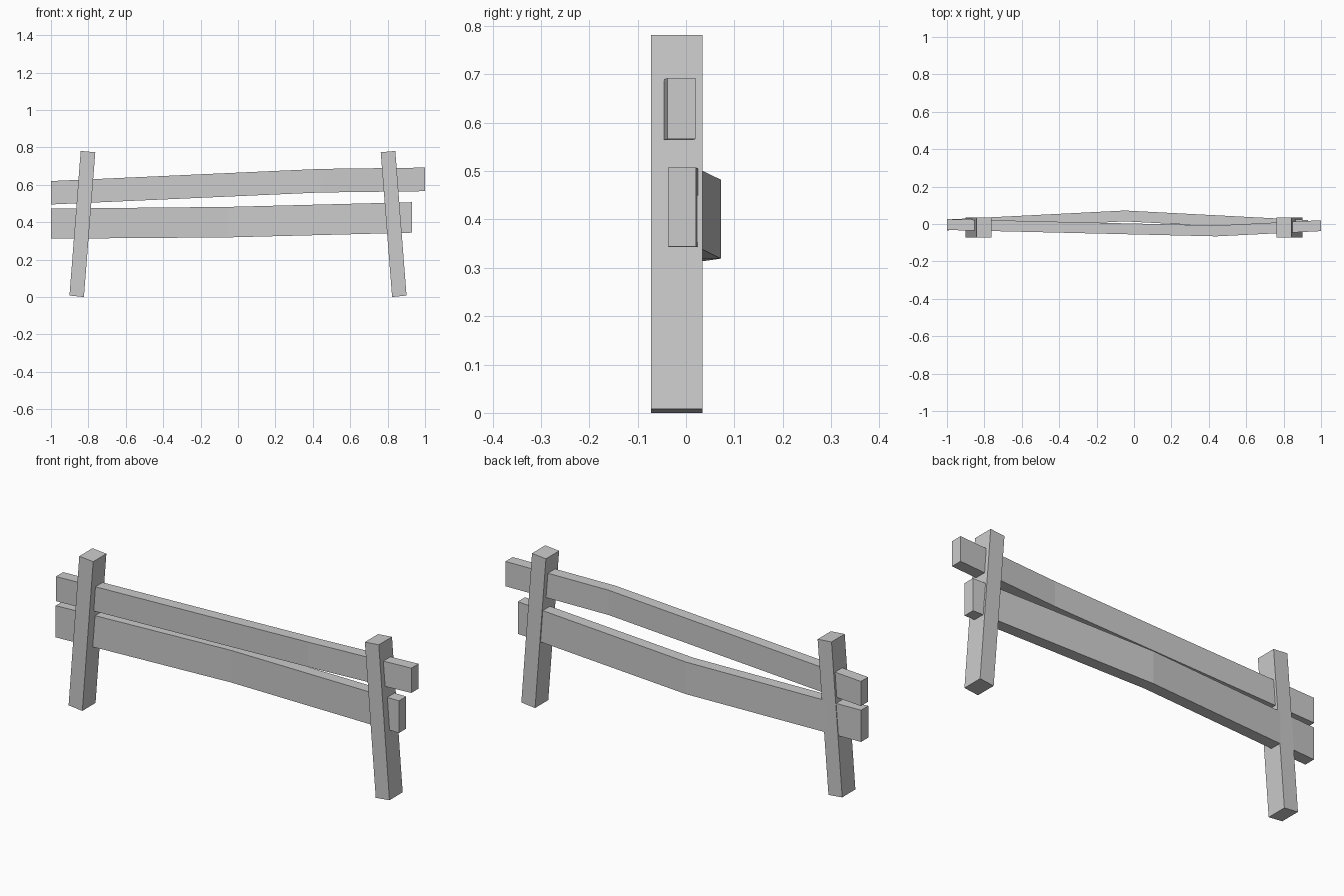
import bpy, bmesh

if "Cube" in bpy.data.objects:
    bpy.data.objects.remove(bpy.data.objects["Cube"])


def loft(name, sections):
    """Join a row of four-cornered sections into a closed solid."""
    bm = bmesh.new()
    rings = [[bm.verts.new(p) for p in s] for s in sections]
    for a, b in zip(rings, rings[1:]):
        for i in range(4):
            j = (i + 1) % 4
            bm.faces.new((a[i], a[j], b[j], b[i]))
    bm.faces.new(rings[0][::-1])
    bm.faces.new(rings[-1])
    bmesh.ops.recalc_face_normals(bm, faces=bm.faces)
    mesh = bpy.data.meshes.new(name)
    bm.to_mesh(mesh)
    bm.free()
    obj = bpy.data.objects.new(name, mesh)
    bpy.context.collection.objects.link(obj)
    return obj


def rail(name, stations, depth):
    """Stations are x, front y, bottom z, top z."""
    return loft(name, [[(x, y, lo), (x, y + depth, lo), (x, y + depth, hi), (x, y, hi)]
                       for x, y, lo, hi in stations])


# Leaning posts, mirrored left and right
front, back = -0.072, 0.034
foot = [(0.901, 0.008), (0.824, 0.0)]
head = [(0.841, 0.781), (0.763, 0.774)]
for name, s in (("left_post", -1), ("right_post", 1)):
    ends = []
    for (xo, zo), (xi, zi) in (foot, head):
        ends.append([(s * xo, front, zo), (s * xi, front, zi),
                     (s * xi, back, zi), (s * xo, back, zo)])
    loft(name, ends)

# Upper rail, bowed forward
rail("upper_rail", [(-1.0, -0.032, 0.495, 0.62),
                    (0.44, -0.066, 0.559, 0.685),
                    (1.0, -0.038, 0.566, 0.692)], 0.058)

# Lower rail, bowed backward
rail("lower_rail", [(-1.0, -0.034, 0.312, 0.473),
                    (-0.05, 0.014, 0.319, 0.482),
                    (0.93, -0.037, 0.344, 0.507)], 0.058)
